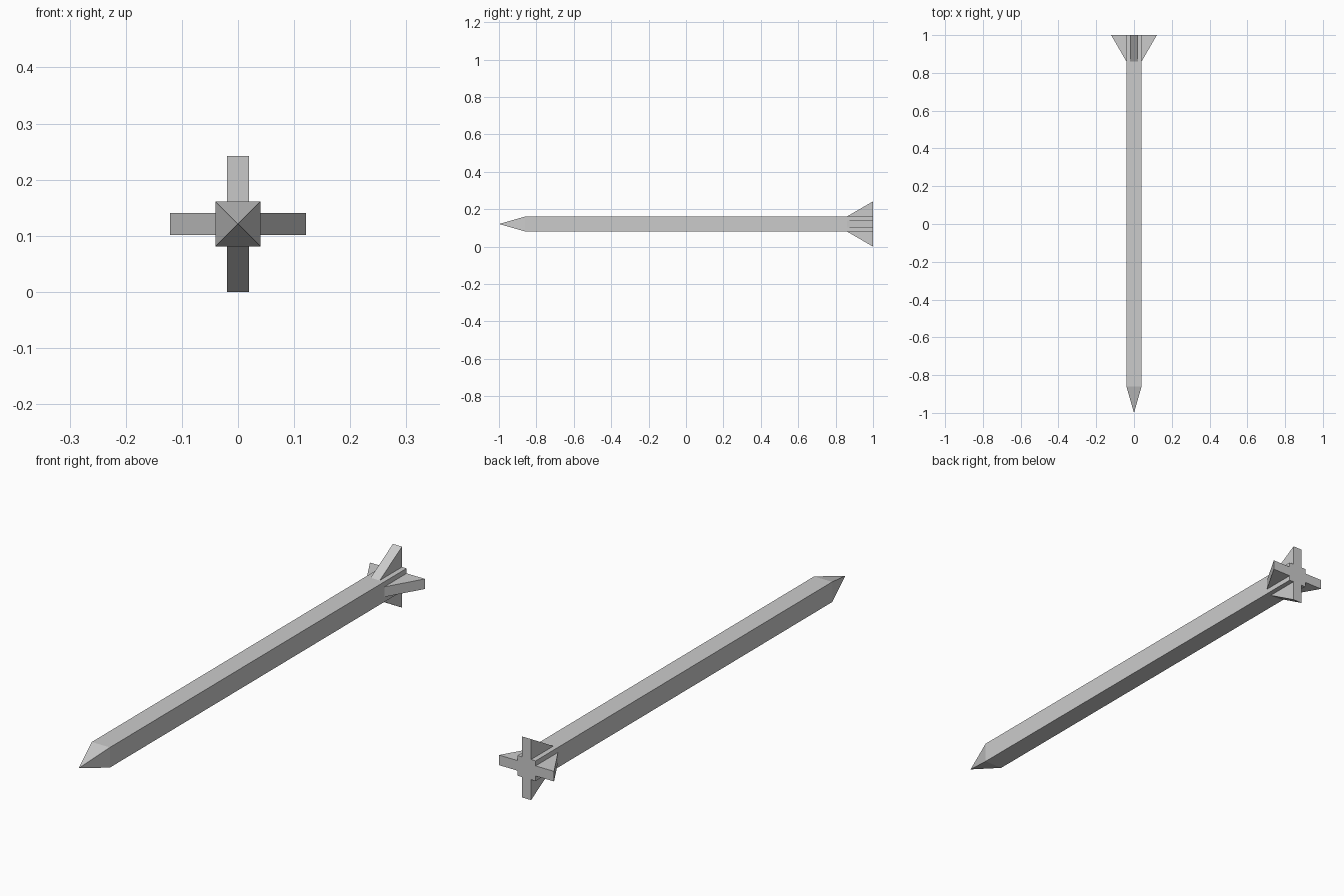
import bpy, bmesh
from math import pi
from mathutils import Matrix, Vector

if "Cube" in bpy.data.objects:
    bpy.data.objects.remove(bpy.data.objects["Cube"])

AXIS_Z = 0.121      # height of the bolt's centre line
HALF = 0.04         # half width of the square shaft
FIN_SPAN = 0.121    # fin tip distance from the centre line
FIN_HALF = 0.02     # half thickness of a fin
SHOULDER, FIN_START = -0.86, 0.86


def make_object(name, bm):
    bmesh.ops.recalc_face_normals(bm, faces=bm.faces)
    mesh = bpy.data.meshes.new(name)
    bm.to_mesh(mesh)
    bm.free()
    obj = bpy.data.objects.new(name, mesh)
    obj.location.z = AXIS_Z
    bpy.context.collection.objects.link(obj)
    return obj


# Square shaft, with its front end drawn out to a pyramid point
bm = bmesh.new()
ring = [bm.verts.new((x * HALF, 1, z * HALF))
        for x, z in ((-1, -1), (1, -1), (1, 1), (-1, 1))]
end = bm.faces.new(ring)
length = Vector((0, SHOULDER - 1, 0))
front = [bm.verts.new(v.co + length) for v in ring]
tip = bm.verts.new((0, -1, 0))
for i in range(4):
    j = (i + 1) % 4
    bm.faces.new((ring[i], ring[j], front[j], front[i]))
    bm.faces.new((front[i], front[j], tip))
make_object("shaft", bm)

# Four triangular tail fins, turned around the shaft
profile = [(FIN_START, HALF), (1, HALF), (1, FIN_SPAN)]
for i, side in enumerate(("top", "right", "bottom", "left")):
    bm = bmesh.new()
    face = bm.faces.new([bm.verts.new((-FIN_HALF, y, z)) for y, z in profile])
    out = bmesh.ops.extrude_face_region(bm, geom=[face])
    moved = [g for g in out["geom"] if isinstance(g, bmesh.types.BMVert)]
    bmesh.ops.translate(bm, verts=moved, vec=(2 * FIN_HALF, 0, 0))
    bmesh.ops.rotate(bm, verts=bm.verts, cent=(0, 0, 0),
                     matrix=Matrix.Rotation(i * pi / 2, 3, 'Y'))
    make_object("tail_fin_" + side, bm)
